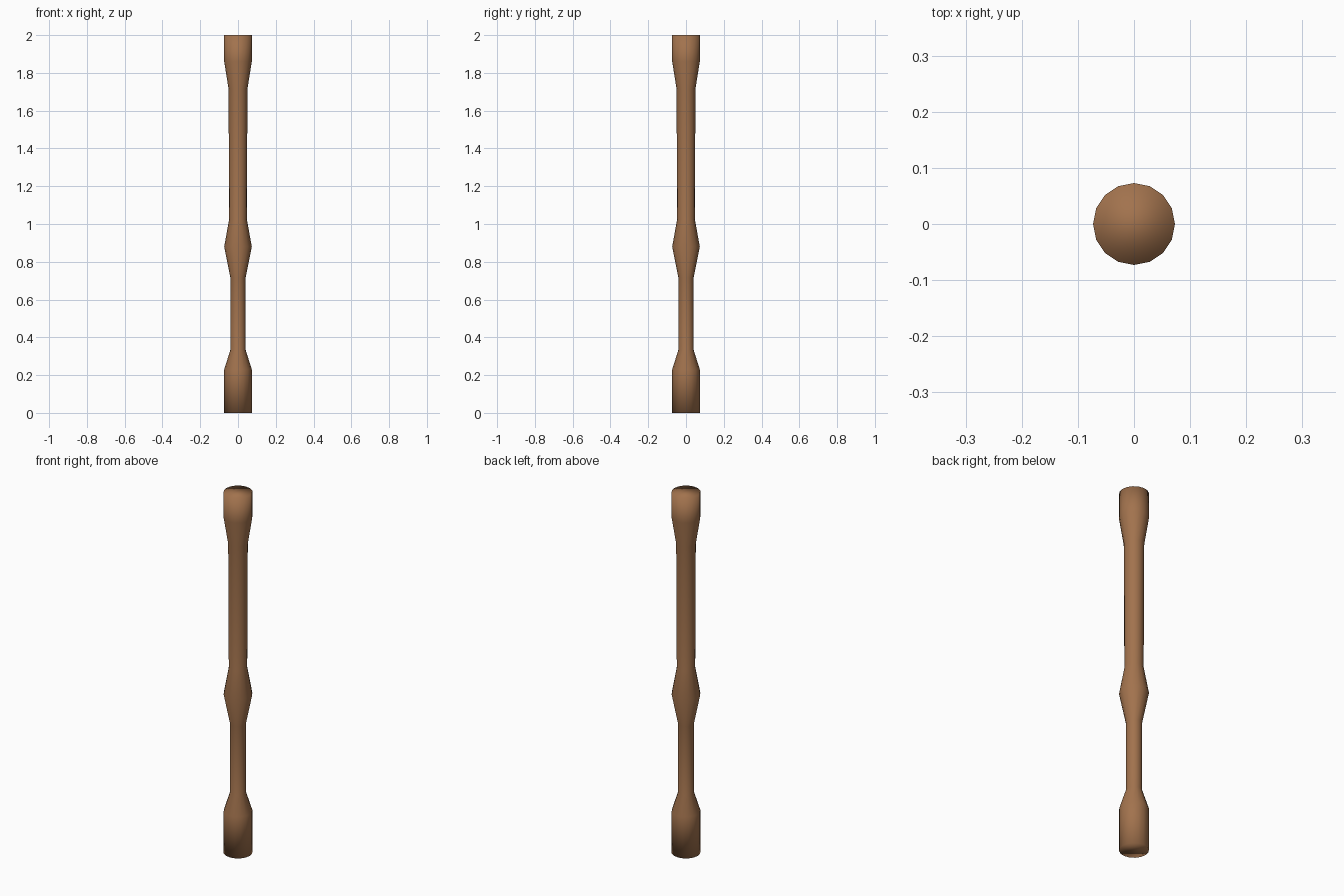
import bpy, bmesh, math

if "Cube" in bpy.data.objects:
    bpy.data.objects.remove(bpy.data.objects["Cube"])

SIDES = 16

# Turned profile: (radius, height) from foot to top
PROFILE = [
    (0.073, 0.0), (0.073, 0.23),    # foot
    (0.040, 0.335), (0.040, 0.715), # lower shaft
    (0.073, 0.88),                  # middle swell
    (0.047, 1.025), (0.050, 1.715), # upper shaft
    (0.073, 1.86), (0.073, 2.0),    # head
]

bm = bmesh.new()
rings = []
for r, z in PROFILE:
    angles = [2 * math.pi * i / SIDES for i in range(SIDES)]
    rings.append([bm.verts.new((r * math.cos(a), r * math.sin(a), z)) for a in angles])

# Side walls
for low, high in zip(rings, rings[1:]):
    for i in range(SIDES):
        j = (i + 1) % SIDES
        bm.faces.new((low[i], low[j], high[j], high[i]))

# End caps
bm.faces.new(rings[0][::-1])
bm.faces.new(rings[-1])

# Smooth all over, the rounded ends included
for f in bm.faces:
    f.smooth = True

mesh = bpy.data.meshes.new("turned_post")
bm.to_mesh(mesh)
bm.free()
post = bpy.data.objects.new("turned_post", mesh)
bpy.context.collection.objects.link(post)

# Brown wood
wood = bpy.data.materials.new("brown_wood")
wood.diffuse_color = (0.36, 0.17, 0.075, 1)
wood.use_nodes = True
wood.node_tree.nodes["Principled BSDF"].inputs["Base Color"].default_value = wood.diffuse_color
mesh.materials.append(wood)
